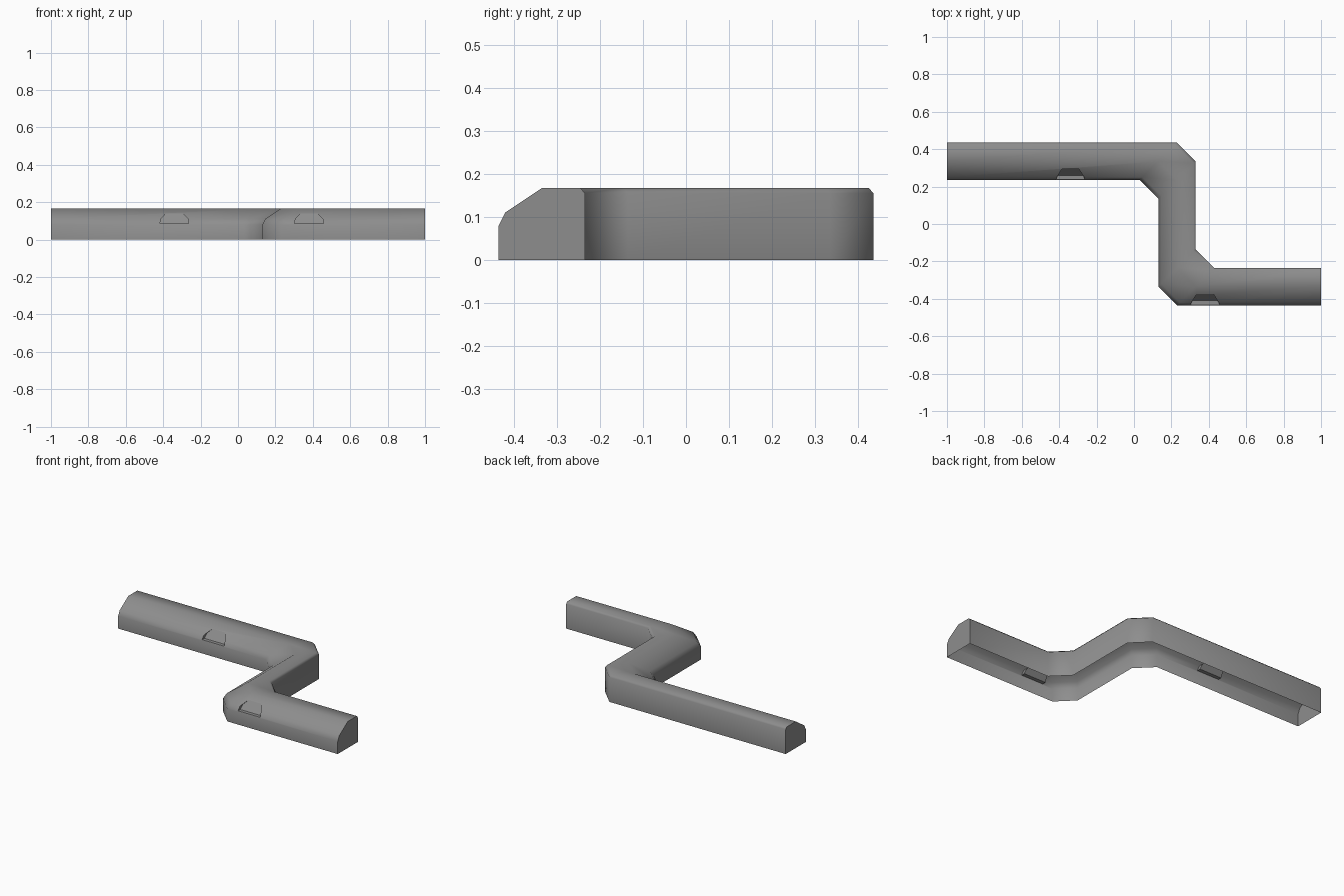
import bpy, bmesh, math

cube = bpy.data.objects.get("Cube")
if cube:
    bpy.data.objects.remove(cube, do_unlink=True)

grey = bpy.data.materials.new("mid grey")
grey.use_nodes = True
colour = (0.27, 0.27, 0.27, 1)
grey.diffuse_color = colour
grey.node_tree.nodes["Principled BSDF"].inputs["Base Color"].default_value = colour


def loft(name, rings):
    """Closed solid through matching rings of points."""
    bm = bmesh.new()
    loops = [[bm.verts.new(p) for p in ring] for ring in rings]
    for a, b in zip(loops, loops[1:]):
        for i in range(len(a)):
            j = (i + 1) % len(a)
            bm.faces.new((a[i], a[j], b[j], b[i]))
    bm.faces.new(loops[0])
    bm.faces.new(loops[-1])
    bmesh.ops.recalc_face_normals(bm, faces=bm.faces)
    mesh = bpy.data.meshes.new(name)
    bm.to_mesh(mesh)
    bm.free()
    mesh.materials.append(grey)
    obj = bpy.data.objects.new(name, mesh)
    bpy.context.collection.objects.link(obj)
    return obj


# Cross-section: share of the width from the sloped side, height
profile = [(0, 0), (0, 0.08), (0.075, 0.11), (0.5, 0.167),
           (0.95, 0.167), (1, 0.155), (1, 0)]
# Sloped-side and straight-side outlines of the path, skewed at each bend
slope_side = [(-1, 0.235), (0.03, 0.235), (0.13, 0.135),
              (0.13, -0.335), (0.23, -0.435), (1, -0.435)]
straight_side = [(-1, 0.435), (0.23, 0.435), (0.33, 0.335),
                 (0.33, -0.135), (0.43, -0.235), (1, -0.235)]
rings = [[(a[0] + (b[0] - a[0]) * t, a[1] + (b[1] - a[1]) * t, z) for t, z in profile]
         for a, b in zip(slope_side, straight_side)]
cover = loft("channel_cover", rings)

# Wedge-shaped pockets cut into the sloped side
pocket_outline = [(-0.077, 0.085), (-0.073, 0.11), (-0.045, 0.14),
                  (0.045, 0.14), (0.073, 0.11), (0.077, 0.085)]
pockets = [(-0.34, 0.235), (0.38, -0.435)]
for n, (px, py) in enumerate(pockets):
    front = [(px + x, py - 0.05, z) for x, z in pocket_outline]
    back = [(px + x, py + 0.025 + (z - 0.085) * 0.72, z) for x, z in pocket_outline]
    cutter = loft(f"pocket_cutter_{n + 1}", [front, back])
    cutter.hide_render = True
    cutter.hide_set(True)
    cut = cover.modifiers.new("pocket", "BOOLEAN")
    cut.operation = "DIFFERENCE"
    cut.solver = "EXACT"
    cut.object = cutter

bpy.context.view_layer.update()
graph = bpy.context.evaluated_depsgraph_get()
mesh = bpy.data.meshes.new_from_object(cover.evaluated_get(graph))
cover.modifiers.clear()
cover.data = mesh
for obj in [o for o in bpy.data.objects if o.name.startswith("pocket_cutter")]:
    bpy.data.objects.remove(obj, do_unlink=True)


def in_pocket(co):
    return co.z > 0.084 and any(abs(co.x - px) < 0.08 and abs(co.y - py) < 0.08
                                for px, py in pockets)


# Open the underside and keep the pocket edges crisp
bm = bmesh.new()
bm.from_mesh(mesh)
floor = [f for f in bm.faces if all(v.co.z < 0.001 for v in f.verts)]
bmesh.ops.delete(bm, geom=floor, context="FACES")
for e in bm.edges:
    if all(in_pocket(v.co) for v in e.verts):
        e.smooth = False
bm.to_mesh(mesh)
bm.free()

bpy.ops.object.select_all(action="DESELECT")
cover.select_set(True)
bpy.context.view_layer.objects.active = cover
bpy.ops.object.shade_smooth_by_angle(angle=math.radians(55), keep_sharp_edges=True)
